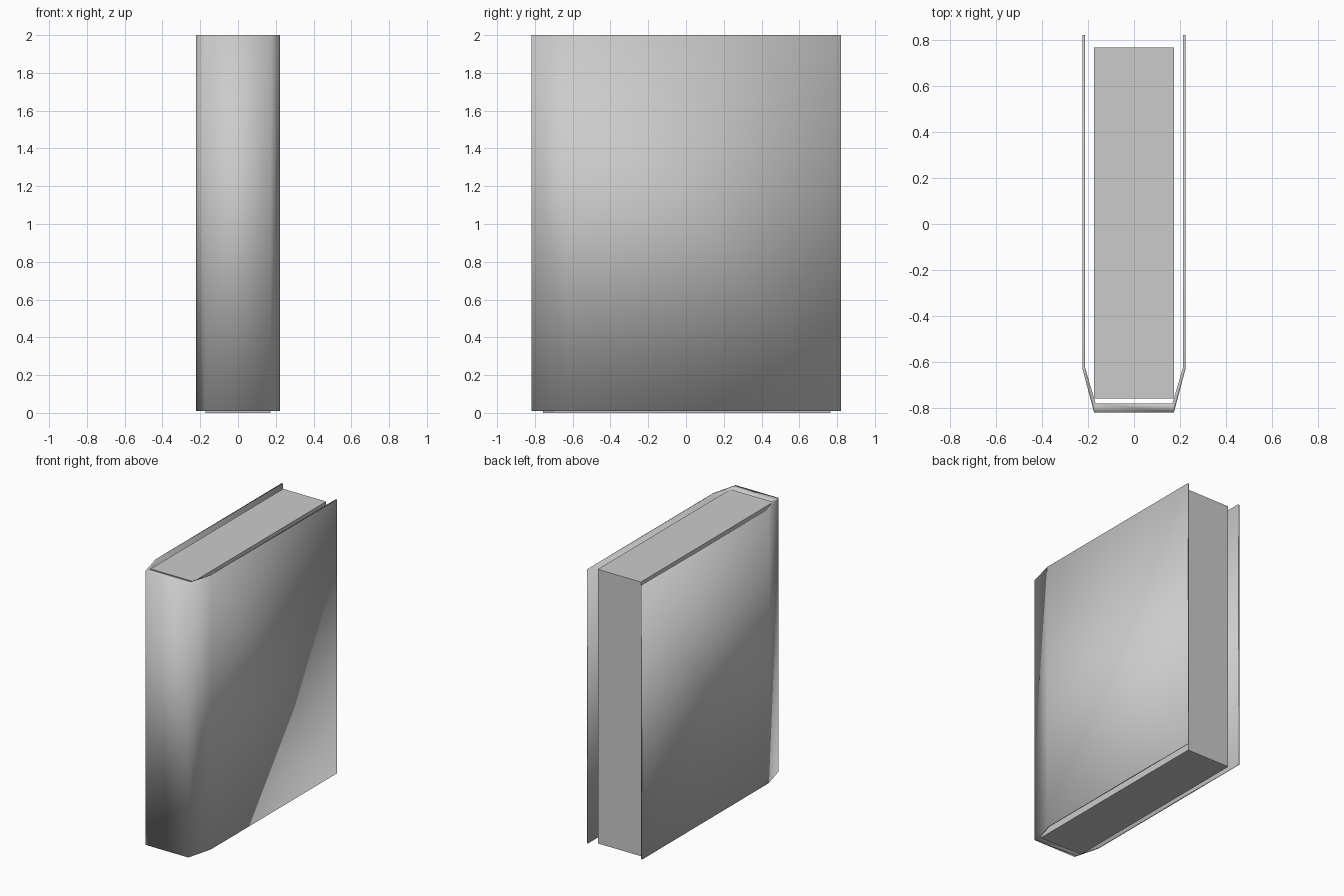
import bpy
import bmesh

if "Cube" in bpy.data.objects:
    bpy.data.objects.remove(bpy.data.objects["Cube"])


def extrude_profile(name, points, z0, z1, smooth):
    """Closed xy outline raised from z0 to z1; cap is built of quads between outer and inner runs."""
    n = len(points)
    bm = bmesh.new()
    low = [bm.verts.new((x, y, z0)) for x, y in points]
    high = [bm.verts.new((x, y, z1)) for x, y in points]
    for i in range(n):
        j = (i + 1) % n
        bm.faces.new((low[i], low[j], high[j], high[i]))
    for i in range(n // 2 - 1):
        for ring in (low, high):
            bm.faces.new((ring[i], ring[i + 1], ring[n - 2 - i], ring[n - 1 - i]))
    bmesh.ops.recalc_face_normals(bm, faces=bm.faces)
    for f in bm.faces:
        f.smooth = smooth
    mesh = bpy.data.meshes.new(name)
    bm.to_mesh(mesh)
    bm.free()
    obj = bpy.data.objects.new(name, mesh)
    bpy.context.collection.objects.link(obj)
    return obj


def mirrored(half):
    return half + [(-x, y) for x, y in reversed(half)]


# Cover: thin boards, slanted hinges and a thicker flat spine
outer = mirrored([(0.223, 0.82), (0.223, -0.63), (0.173, -0.818)])
inner = mirrored([(0.213, 0.82), (0.213, -0.62), (0.167, -0.778)])
extrude_profile("cover", outer + inner[::-1], 0.01, 2.0, True)

# Page block
pages = [(0.173, 0.766), (0.173, -0.757), (-0.173, -0.757), (-0.173, 0.766)]
extrude_profile("pages", pages, 0.0, 1.993, False)
